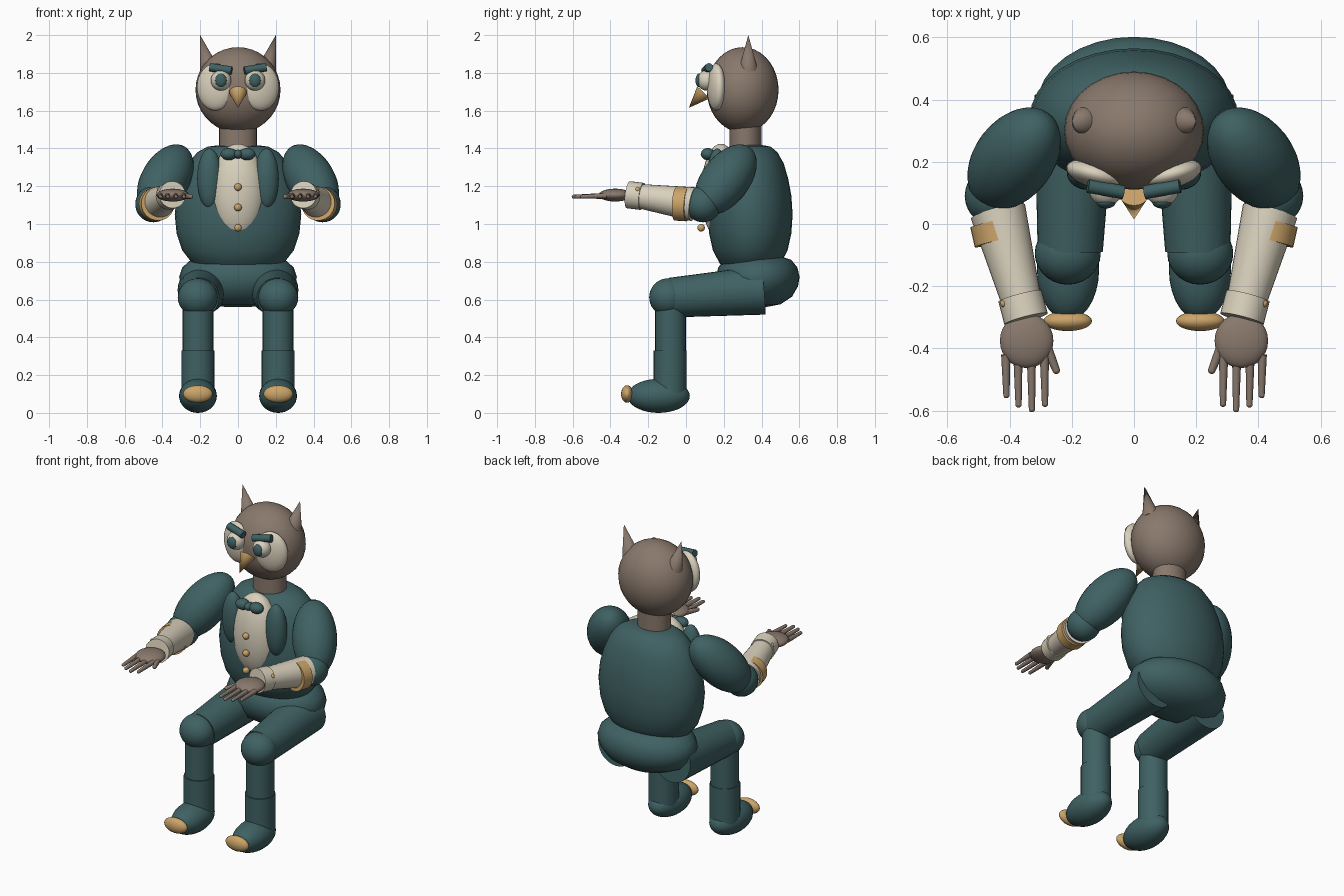
import bpy
import bmesh
from math import cos, sin, tau
from mathutils import Matrix, Vector

cube = bpy.data.objects.get("Cube")
if cube:
    bpy.data.objects.remove(cube, do_unlink=True)


def material(name, rgb):
    mat = bpy.data.materials.new(name)
    mat.use_nodes = True
    mat.diffuse_color = (*rgb, 1)
    mat.node_tree.nodes["Principled BSDF"].inputs["Base Color"].default_value = (*rgb, 1)
    return mat


TEAL = material("teal cloth", (0.05, 0.12, 0.125))
BROWN = material("brown feathers", (0.25, 0.19, 0.15))
CREAM = material("cream", (0.7, 0.64, 0.51))
GOLD = material("gold", (0.6, 0.37, 0.14))


def finish(name, bm, mat):
    bmesh.ops.recalc_face_normals(bm, faces=bm.faces[:])
    mesh = bpy.data.meshes.new(name)
    bm.to_mesh(mesh)
    bm.free()
    mesh.materials.append(mat)
    obj = bpy.data.objects.new(name, mesh)
    bpy.context.collection.objects.link(obj)
    bpy.ops.object.select_all(action="DESELECT")
    obj.select_set(True)
    bpy.context.view_layer.objects.active = obj
    bpy.ops.object.shade_smooth_by_angle(angle=0.7)
    return obj


def aim(direction):
    return Vector(direction).to_track_quat("Z", "Y").to_matrix().to_4x4()


def ball(name, mat, loc, radii, direction=(0, 0, 1)):
    """Ellipsoid whose local z follows the direction."""
    bm = bmesh.new()
    bmesh.ops.create_uvsphere(bm, u_segments=28, v_segments=18, radius=1)
    size = Matrix.Diagonal((*radii, 1))
    bm.transform(Matrix.Translation(loc) @ aim(direction) @ size)
    return finish(name, bm, mat)


def rod(name, mat, start, end, r1, r2, sides=28):
    """Tapered cylinder or cone between two points."""
    a, b = Vector(start), Vector(end)
    bm = bmesh.new()
    bmesh.ops.create_cone(bm, cap_ends=True, segments=sides, radius1=r1,
                          radius2=r2, depth=(b - a).length)
    bm.transform(Matrix.Translation((a + b) / 2) @ aim(b - a))
    return finish(name, bm, mat)


def lathe(name, mat, profile, y, depth, sides=32):
    """Closed turned shape with an oval plan."""
    bm = bmesh.new()
    rings = [[bm.verts.new((r * cos(tau * i / sides), y + depth * r * sin(tau * i / sides), z))
              for i in range(sides)] for r, z in profile]
    for low, high in zip(rings, rings[1:]):
        for i in range(sides):
            j = (i + 1) % sides
            bm.faces.new((low[i], low[j], high[j], high[i]))
    bm.faces.new(rings[0])
    bm.faces.new(rings[-1])
    return finish(name, bm, mat)


# Body
lathe("torso", TEAL, [(0.15, 0.74), (0.24, 0.79), (0.295, 0.86), (0.325, 0.95), (0.335, 1.05),
                      (0.325, 1.15), (0.3, 1.24), (0.265, 1.32), (0.215, 1.38),
                      (0.16, 1.41), (0.1, 1.417)], 0.34, 0.67)
lathe("pelvis", TEAL, [(0.06, 0.56), (0.17, 0.575), (0.255, 0.615), (0.3, 0.67), (0.312, 0.72),
                       (0.295, 0.77), (0.25, 0.81), (0.17, 0.83)], 0.38, 0.71)
ball("shirt_front", CREAM, (0, 0.185, 1.17), (0.145, 0.105, 0.255))
for i in range(3):
    ball(f"shirt_button_{i + 1}", GOLD, (0, 0.08, 1.195 - 0.1075 * i), (0.02, 0.02, 0.02))
ball("bow_knot", TEAL, (0, 0.11, 1.37), (0.024, 0.032, 0.024))

# Head
neck = rod("neck", BROWN, (0, 0.315, 1.38), (0, 0.315, 1.54), 0.1, 0.1)
neck.scale.y = 0.85
neck.location.y = 0.047
ball("head", BROWN, (0, 0.3, 1.71), (0.225, 0.19, 0.226))
rod("beak", GOLD, (0, 0.093, 1.697), (0, 0.015, 1.615), 0.046, 0)

# Mirrored parts
for side, s in (("left", 1), ("right", -1)):
    def at(x, y, z):
        return (s * x, y, z)

    # Face
    ball(side + "_face_disc", CREAM, at(0.12, 0.16, 1.725), (0.1, 0.125, 0.045), at(0.25, -1, 0))
    ball(side + "_eye", CREAM, at(0.09, 0.11, 1.76), (0.054, 0.052, 0.054))
    ball(side + "_iris", TEAL, at(0.09, 0.07, 1.76), (0.031, 0.02, 0.036))
    rod(side + "_brow", TEAL, at(0.148, 0.122, 1.83), at(0.034, 0.102, 1.812), 0.022, 0.022, 12)
    rod(side + "_ear_tuft", BROWN, at(0.152, 0.33, 1.82), at(0.2, 0.33, 2), 0.05, 0)

    # Jacket front
    ball(side + "_lapel", TEAL, at(0.15, 0.165, 1.24), (0.066, 0.055, 0.16))
    ball(side + "_bow_loop", TEAL, at(0.048, 0.115, 1.37), (0.044, 0.036, 0.032))

    # Arm
    ball(side + "_upper_arm", TEAL, at(0.385, 0.21, 1.235), (0.128, 0.128, 0.228),
         at(0.42, -0.55, -0.72))
    ball(side + "_elbow", TEAL, at(0.448, 0.09, 1.105), (0.096, 0.096, 0.096))
    rod(side + "_forearm", CREAM, at(0.437, 0.04, 1.105), at(0.361, -0.25, 1.148), 0.09, 0.064)
    rod(side + "_arm_band", GOLD, at(0.438, 0.008, 1.104), at(0.424, -0.055, 1.108), 0.09, 0.09)
    rod(side + "_cuff", CREAM, at(0.366, -0.232, 1.146), at(0.347, -0.305, 1.155), 0.072, 0.072)
    ball(side + "_cuff_button", GOLD, at(0.417, -0.255, 1.182), (0.013, 0.013, 0.013))

    # Hand
    ball(side + "_palm", BROWN, at(0.345, -0.375, 1.153), (0.086, 0.088, 0.034))
    for i, (x, tip) in enumerate(((0.288, 0.578), (0.33, 0.595), (0.373, 0.58), (0.412, 0.55))):
        end = at(x - 0.002, -tip, 1.145)
        rod(f"{side}_finger_{i + 1}", BROWN, at(x, -0.42, 1.15), end, 0.015, 0.01, 12)
        ball(f"{side}_fingertip_{i + 1}", BROWN, end, (0.01, 0.01, 0.01))
    rod(side + "_thumb", BROWN, at(0.29, -0.37, 1.15), at(0.25, -0.47, 1.145), 0.018, 0.012, 12)
    ball(side + "_thumb_tip", BROWN, at(0.25, -0.47, 1.145), (0.012, 0.012, 0.012))

    # Leg
    rod(side + "_thigh", TEAL, at(0.205, -0.085, 0.61), at(0.19, 0.41, 0.65), 0.105, 0.13)
    ball(side + "_knee", TEAL, at(0.213, -0.095, 0.612), (0.106, 0.1, 0.1))
    rod(side + "_shin", TEAL, at(0.212, -0.082, 0.58), at(0.212, -0.082, 0.31), 0.081, 0.081)
    rod(side + "_trouser_hem", TEAL, at(0.212, -0.084, 0.33), at(0.212, -0.084, 0.1), 0.087, 0.087)
    ball(side + "_foot", TEAL, at(0.212, -0.145, 0.09), (0.1, 0.165, 0.09))
    ball(side + "_toe_cap", GOLD, at(0.213, -0.312, 0.1), (0.078, 0.032, 0.046))
